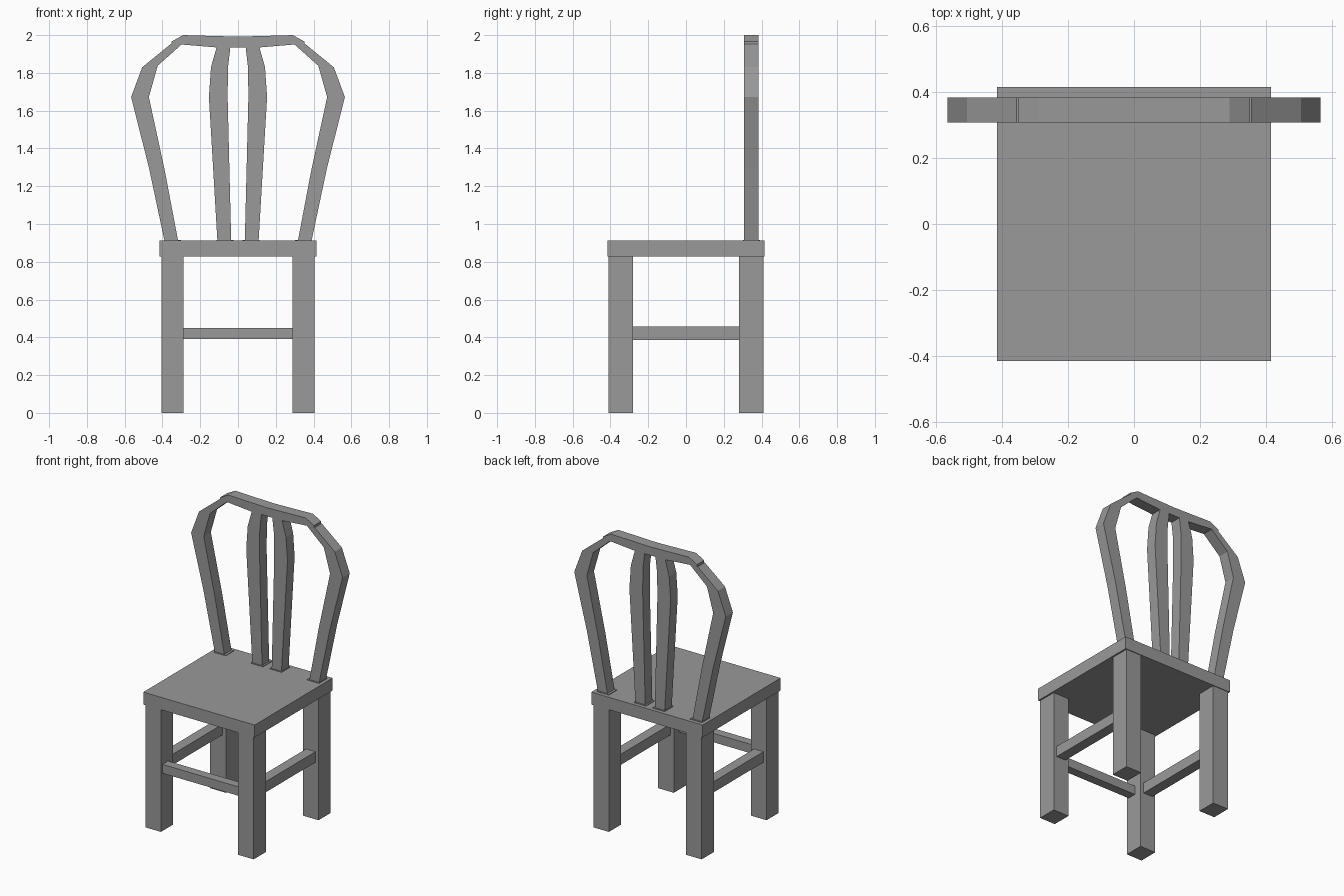
import bpy, bmesh

cube = bpy.data.objects.get("Cube")
if cube:
    bpy.data.objects.remove(cube, do_unlink=True)

grey = bpy.data.materials.new("plain grey")
grey.use_nodes = True
colour = (0.32, 0.32, 0.32, 1)
grey.diffuse_color = colour
grey.node_tree.nodes["Principled BSDF"].inputs["Base Color"].default_value = colour


def finish(name, bm):
    bmesh.ops.recalc_face_normals(bm, faces=bm.faces[:])
    mesh = bpy.data.meshes.new(name)
    bm.to_mesh(mesh)
    bm.free()
    mesh.materials.append(grey)
    obj = bpy.data.objects.new(name, mesh)
    bpy.context.collection.objects.link(obj)


def box(name, x, y, z):
    """Box from (min, max) ranges on each axis."""
    bm = bmesh.new()
    bmesh.ops.create_cube(bm, size=1)
    for v in bm.verts:
        for i, (a, b) in enumerate((x, y, z)):
            v.co[i] = (a + b) / 2 + v.co[i] * (b - a)
    finish(name, bm)


def ribbon(name, pairs, y, side=1):
    """Strip of quads between paired (x, z) edge points, given depth along y."""
    bm = bmesh.new()
    rows = [[bm.verts.new((side * px, y[0], pz)) for px, pz in pair] for pair in pairs]
    for (a, b), (c, d) in zip(rows, rows[1:]):
        bm.faces.new((a, b, d, c))
    grown = bmesh.ops.extrude_face_region(bm, geom=bm.faces[:], use_keep_orig=True)
    for v in grown["geom"]:
        if isinstance(v, bmesh.types.BMVert):
            v.co.y = y[1]
    finish(name, bm)


def span(side, a, b):
    return tuple(sorted((side * a, side * b)))


BACK = (0.308, 0.384)
SEAT_TOP = 0.912

# Seat and front rung
box("seat", (-0.416, 0.416), (-0.416, 0.416), (0.828, SEAT_TOP))
box("front_rung", (-0.29, 0.29), (-0.395, -0.335), (0.39, 0.45))

# Half outlines as (outer, inner) points from the seat upwards
post = [((0.389, 0.91), (0.317, 0.91)), ((0.472, 1.30), (0.387, 1.28)),
        ((0.566, 1.672), (0.472, 1.672)), ((0.507, 1.83), (0.425, 1.838)),
        ((0.357, 1.952), (0.297, 1.952))]
spindle = [((0.109, 0.91), (0.036, 0.91)), ((0.154, 1.672), (0.055, 1.672)),
           ((0.143, 1.83), (0.053, 1.83)), ((0.112, 1.94), (0.04, 1.94))]

for side, label in ((1, "left"), (-1, "right")):
    # Legs and side rung
    for end, place in ((-1, "front"), (1, "back")):
        box(f"{label}_{place}_leg", span(side, 0.288, 0.405),
            span(end, 0.281, 0.411), (0, 0.83))
    box(f"{label}_rung", span(side, 0.312, 0.382), (-0.283, 0.283), (0.385, 0.457))
    # Back posts and spindles with thin pads at their feet
    ribbon(f"{label}_back_post", post, BACK, side)
    ribbon(f"{label}_spindle", spindle, BACK, side)
    for part, a, b in (("post", 0.303, 0.393), ("spindle", 0.025, 0.114)):
        box(f"{label}_{part}_pad", span(side, a, b), (0.303, 0.391),
            (SEAT_TOP - 0.002, SEAT_TOP + 0.004))

# Crest rail, mirrored about the middle
half = [((0.352, 1.966), (0.352, 1.952)), ((0.29, 2.0), (0.295, 1.95)),
        ((0.115, 1.995), (0.115, 1.935))]
other = [tuple((-x, z) for x, z in pair) for pair in reversed(half)]
ribbon("crest_rail", half + [((0, 1.992), (0, 1.935))] + other, BACK)
